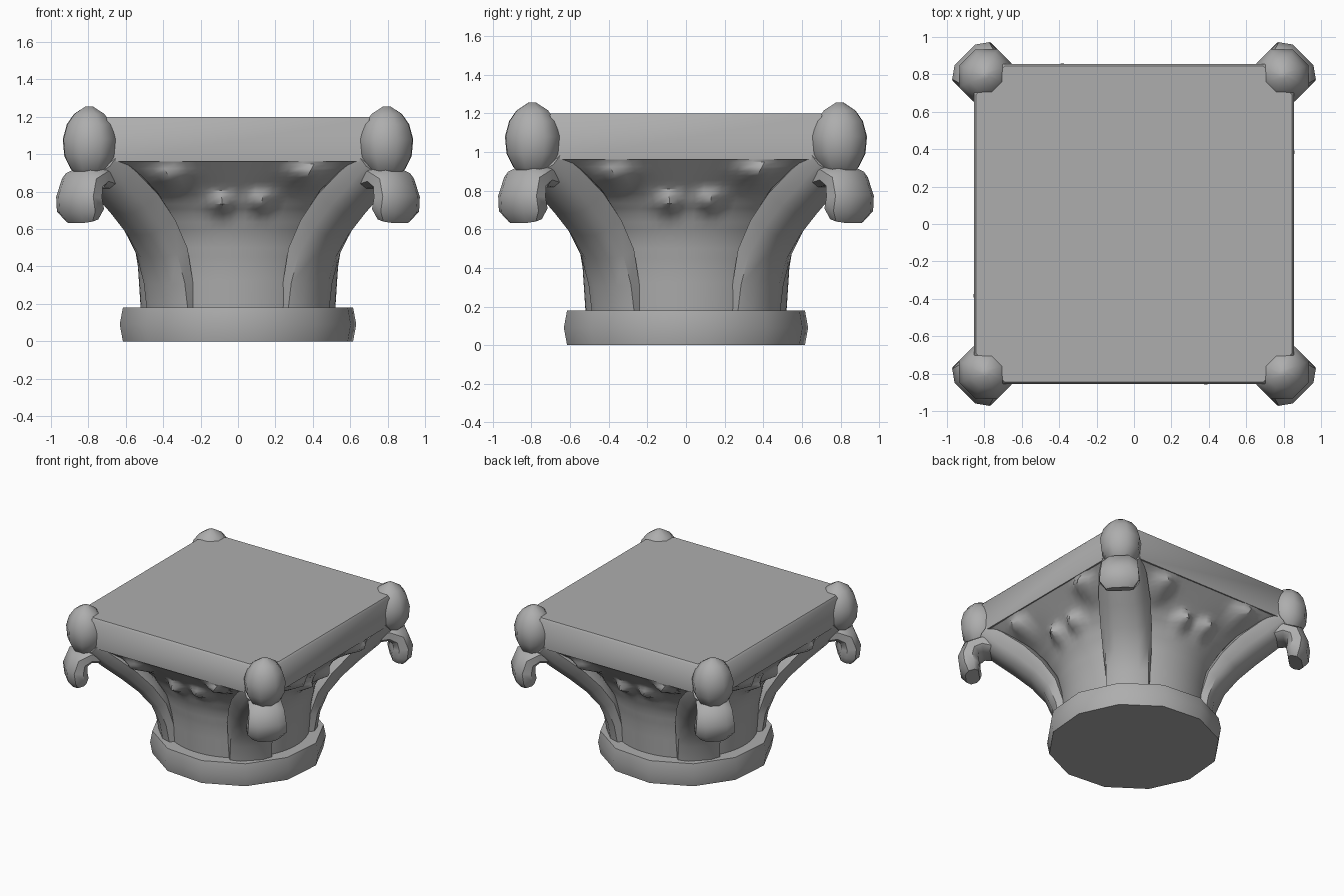
import bpy
import math
from mathutils import Vector

if "Cube" in bpy.data.objects:
    bpy.data.objects.remove(bpy.data.objects["Cube"])

stone = bpy.data.materials.new("grey stone")
stone.diffuse_color = (0.42, 0.42, 0.42, 1)
stone.use_nodes = True
stone.node_tree.nodes["Principled BSDF"].inputs["Base Color"].default_value = stone.diffuse_color


def make(name, rings, angle=40):
    """Skin a stack of closed rings, cap both ends and smooth by angle."""
    n = len(rings[0])
    verts = [v for ring in rings for v in ring]
    faces = [tuple(reversed(range(n))),
             tuple(range((len(rings) - 1) * n, len(rings) * n))]
    for k in range(len(rings) - 1):
        for i in range(n):
            j = (i + 1) % n
            faces.append((k * n + i, k * n + j, (k + 1) * n + j, (k + 1) * n + i))
    mesh = bpy.data.meshes.new(name)
    mesh.from_pydata(verts, [], faces)
    mesh.materials.append(stone)
    ob = bpy.data.objects.new(name, mesh)
    bpy.context.collection.objects.link(ob)
    bpy.ops.object.select_all(action='DESELECT')
    ob.select_set(True)
    bpy.context.view_layer.objects.active = ob
    bpy.ops.object.mode_set(mode='EDIT')
    bpy.ops.mesh.select_all(action='SELECT')
    bpy.ops.mesh.normals_make_consistent(inside=False)
    bpy.ops.object.mode_set(mode='OBJECT')
    bpy.ops.object.shade_smooth_by_angle(angle=math.radians(angle))
    return ob


def circle(r, z, n, turn=0.0):
    return [(r * math.cos(math.tau * i / n + turn),
             r * math.sin(math.tau * i / n + turn), z) for i in range(n)]


def square(h, c, z):
    """Square of half size h whose corners are cut back to c."""
    return [(h, -c, z), (h, c, z), (c, h, z), (-c, h, z),
            (-h, c, z), (-h, -c, z), (-c, -h, z), (c, -h, z)]


# Round foot with a slightly bulging rim
make("foot_ring", [circle(r, z, 12, math.radians(10))
                   for r, z in ((0.625, 0), (0.642, 0.09), (0.625, 0.18))])

# Square slab on top
make("top_slab", [square(0.85, 0.7, 0.96), square(0.855, 0.7, 1.185),
                  square(0.845, 0.69, 1.2)])

# Bell: height, mid-face distance, blend from round to square
PROFILE = [(0.17, 0.52, 0), (0.4, 0.535, 0), (0.55, 0.56, 0.05),
           (0.68, 0.61, 0.2), (0.76, 0.66, 0.4), (0.83, 0.72, 0.6),
           (0.9, 0.785, 0.85), (0.97, 0.85, 1)]
# Carved leaf tips on each face: sideways position, height, size, spread
TIPS = [(-0.37, 0.87, 0.10, 0.08), (0.37, 0.89, 0.10, 0.08),
        (-0.09, 0.735, 0.09, 0.06), (0.12, 0.745, 0.09, 0.06)]


def bell_ring(z, d, blend, n=96):
    ring = []
    for i in range(n):
        a = math.tau * i / n
        c, s = math.cos(a), math.sin(a)
        sq = min(1 / max(abs(c), abs(s)), 1.29 / ((abs(c) + abs(s)) / math.sqrt(2)))
        r = d * (1 + (sq - 1) * blend)
        p = Vector((r * c, r * s, z))
        out = Vector((round(c), 0, 0)) if abs(c) > abs(s) else Vector((0, round(s), 0))
        u = out.x * p.y - out.y * p.x
        fade = max(0.0, min(1.0, (0.97 - z) / 0.05))
        p += out * fade * sum(
            h * max(0, 1 - math.hypot((u - bu) / (w * 1.5), (z - bz) / (w * 1.3)))
            for bu, bz, h, w in TIPS)
        ring.append(p)
    return ring


rings = []
for k, (a, b) in enumerate(zip(PROFILE, PROFILE[1:])):
    for t in (0, 0.33, 0.67):
        rings.append(bell_ring(*[p + (q - p) * t for p, q in zip(a, b)]))
rings.append(bell_ring(*PROFILE[-1]))
make("bell", rings)


def sweep(name, path, angle, corner):
    """Sweep a rounded section along (reach, height, half width, half depth, back widening)."""
    pts = [Vector((p[0], p[1])) for p in path]
    rings = []
    for k, (r, z, w, d, back) in enumerate(path):
        t = (pts[min(k + 1, len(pts) - 1)] - pts[max(k - 1, 0)]).normalized()
        nr, nz = t.y, -t.x              # outward normal of the path
        sec = [(w * 0.55, d), (w, d * 0.4), (w * back, -d * 0.5), (w * back * 0.7, -d),
               (-w * back * 0.7, -d), (-w * back, -d * 0.5), (-w, d * 0.4), (-w * 0.55, d)]
        ring = []
        for side, o in sec:
            rr = r + o * nr
            c, s = math.cos(angle), math.sin(angle)
            ring.append((rr * c - side * s, rr * s + side * c, z + o * nz))
        rings.append(ring)
    make(name, rings, corner)


# Corner leaves, curled scrolls and knobs on the four diagonals
LEAF = [(0.51, 0.17, 0.155, 0.06, 1.0), (0.535, 0.32, 0.155, 0.06, 1.05),
        (0.59, 0.48, 0.155, 0.07, 1.15), (0.69, 0.62, 0.15, 0.08, 1.25),
        (0.82, 0.75, 0.145, 0.09, 1.3), (0.97, 0.87, 0.14, 0.09, 1.25),
        (1.08, 0.96, 0.13, 0.08, 1.1)]
SCROLL = [(0.99, 0.86, 0.10, 0.05, 1.0), (1.10, 0.885, 0.12, 0.06, 1.0),
          (1.18, 0.85, 0.13, 0.07, 1.0), (1.205, 0.77, 0.14, 0.075, 1.0),
          (1.195, 0.70, 0.145, 0.075, 1.0), (1.18, 0.645, 0.10, 0.05, 1.0)]
for k, corner in enumerate(("back_right", "back_left", "front_left", "front_right")):
    ang = math.radians(45 + 90 * k)
    sweep("corner_leaf_" + corner, LEAF, ang, 40)
    # the scroll path turns downward, so its section faces outward over the curl
    sweep("scroll_" + corner, [(r, z, w, -d, b) for r, z, w, d, b in SCROLL], ang, 45)
    knob = []
    for z, s in ((0.87, 0.35), (0.92, 0.72), (0.99, 0.98), (1.08, 1.04),
                 (1.16, 0.88), (1.215, 0.6), (1.255, 0.15)):
        knob.append([(1.125 * math.cos(ang) + s * (0.14 * math.cos(a) * math.cos(ang)
                                                   - 0.15 * math.sin(a) * math.sin(ang)),
                      1.125 * math.sin(ang) + s * (0.14 * math.cos(a) * math.sin(ang)
                                                   + 0.15 * math.sin(a) * math.cos(ang)), z)
                     for a in (math.tau * (i + 0.5) / 8 for i in range(8))])
    make("corner_knob_" + corner, knob, 50)
